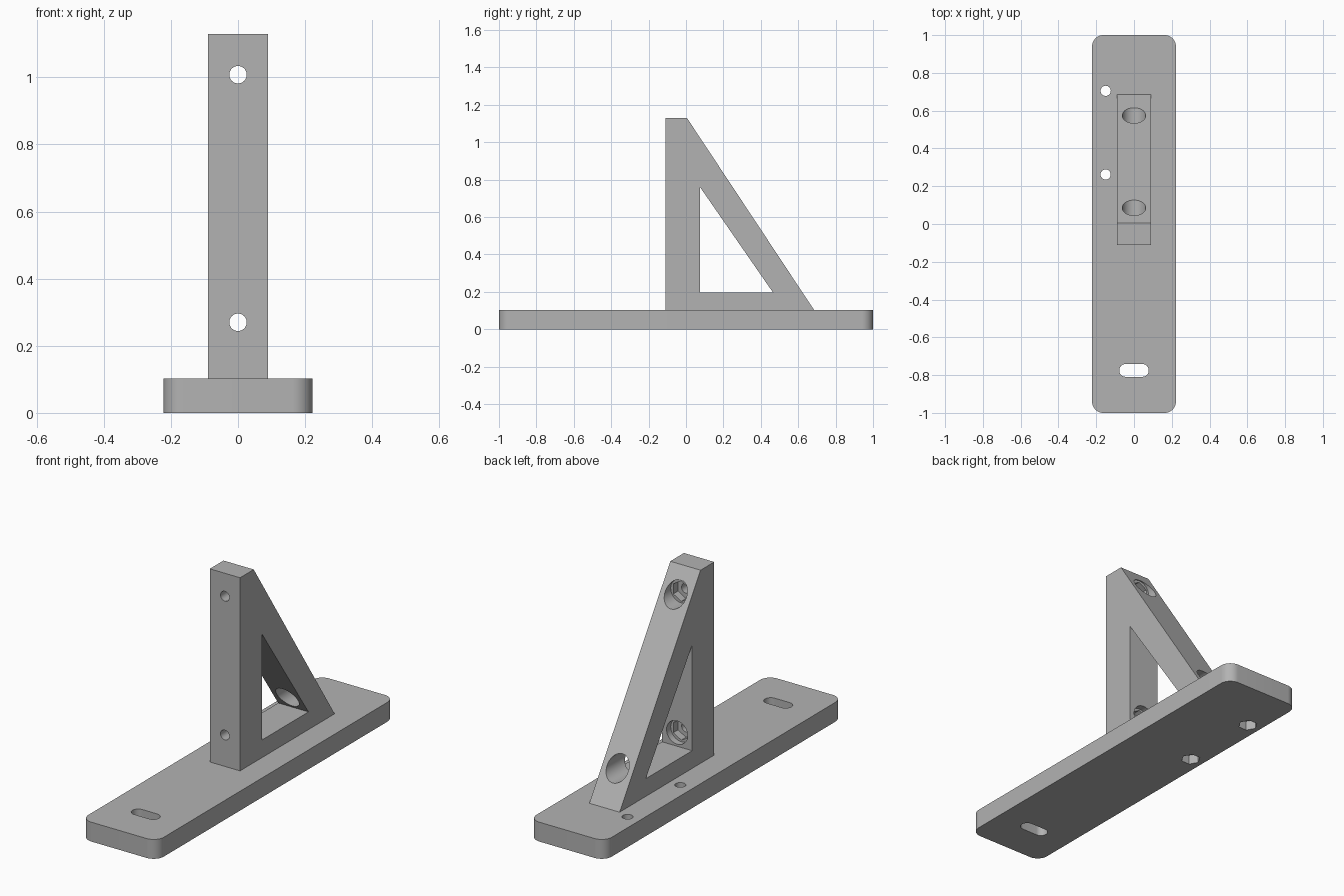
import bpy, bmesh, math
from mathutils import Matrix, Vector

cube = bpy.data.objects.get("Cube")
if cube:
    bpy.data.objects.remove(cube, do_unlink=True)

grey = bpy.data.materials.new("plain_grey")
grey.use_nodes = True
GREY = (0.45, 0.45, 0.45, 1)
grey.diffuse_color = GREY
grey.node_tree.nodes["Principled BSDF"].inputs["Base Color"].default_value = GREY

HALF_PI = math.pi / 2


def prism(name, points, vector):
    """Extrude a closed polygon along a vector."""
    bm = bmesh.new()
    face = bm.faces.new([bm.verts.new(p) for p in points])
    out = bmesh.ops.extrude_face_region(bm, geom=[face])
    moved = [g for g in out["geom"] if isinstance(g, bmesh.types.BMVert)]
    bmesh.ops.translate(bm, verts=moved, vec=vector)
    bmesh.ops.recalc_face_normals(bm, faces=bm.faces)
    mesh = bpy.data.meshes.new(name)
    bm.to_mesh(mesh)
    bm.free()
    mesh.materials.append(grey)
    obj = bpy.data.objects.new(name, mesh)
    bpy.context.collection.objects.link(obj)
    return obj


def rounded(hx, hy, r, cy=0, steps=12):
    """Outline of a rounded rectangle as (x, y) pairs."""
    pts = []
    for i, (sx, sy) in enumerate([(1, 1), (-1, 1), (-1, -1), (1, -1)]):
        for k in range(steps + 1):
            a = HALF_PI * (i + k / steps)
            pts.append((sx * (hx - r) + r * math.cos(a),
                        cy + sy * (hy - r) + r * math.sin(a)))
    return pts


def ring(r, sides, turn=0):
    return [(r * math.cos(turn + math.tau * k / sides),
             r * math.sin(turn + math.tau * k / sides)) for k in range(sides)]


def cut(target, cutter):
    mod = target.modifiers.new("cut", "BOOLEAN")
    mod.operation = "DIFFERENCE"
    mod.solver = "EXACT"
    mod.object = cutter
    bpy.context.view_layer.objects.active = target
    bpy.ops.object.modifier_apply(modifier=mod.name)
    bpy.data.objects.remove(cutter, do_unlink=True)


def bore_z(target, x, y, r, sides, z0, z1):
    pts = [(x + a, y + b, z0) for a, b in ring(r, sides)]
    cut(target, prism("bore", pts, (0, 0, z1 - z0)))


def bore_y(target, z, r, sides, y0, y1):
    pts = [(a, y0, z + b) for a, b in ring(r, sides, HALF_PI)]
    cut(target, prism("bore", pts, (0, y1 - y0, 0)))


# Base plate with rounded corners
TOP = 0.103
base = prism("base_plate", [(x, y, 0) for x, y in rounded(0.222, 1, 0.06)], (0, 0, TOP))

# Slot near the front end
slot = [(x, y, -0.1) for x, y in rounded(0.078, 0.034, 0.0339, -0.775)]
cut(base, prism("slot_cutter", slot, (0, 0, 0.4)))

# Screw holes with hexagonal nut pockets underneath
for y in (0.262, 0.705):
    bore_z(base, -0.15, y, 0.027, 32, -0.1, 0.3)
    bore_z(base, -0.15, y, 0.048, 6, -0.1, 0.05)

# Triangular upright
W = 0.089
outline = [(-0.11, 0.08), (-0.11, 1.13), (0.005, 1.13), (0.685, TOP), (0.685, 0.08)]
upright = prism("triangular_upright", [(-W, y, z) for y, z in outline], (2 * W, 0, 0))
window = [(0.075, 0.76), (0.075, 0.197), (0.465, 0.197)]
cut(upright, prism("window_cutter", [(-0.3, y, z) for y, z in window], (0.6, 0, 0)))

# Horizontal screw holes: round access bore, hexagonal nut seat, narrow bore
for z in (0.27, 1.008):
    bore_y(upright, z, 0.062, 48, 0.04, 0.9)
    bore_y(upright, z, 0.054, 6, 0.0, 0.06)
    bore_y(upright, z, 0.026, 32, -0.3, 0.02)

# Smooth the round walls, keep edges sharp
for obj in (base, upright):
    bpy.ops.object.select_all(action="DESELECT")
    obj.select_set(True)
    bpy.context.view_layer.objects.active = obj
    bpy.ops.object.shade_smooth_by_angle(angle=math.radians(25))
